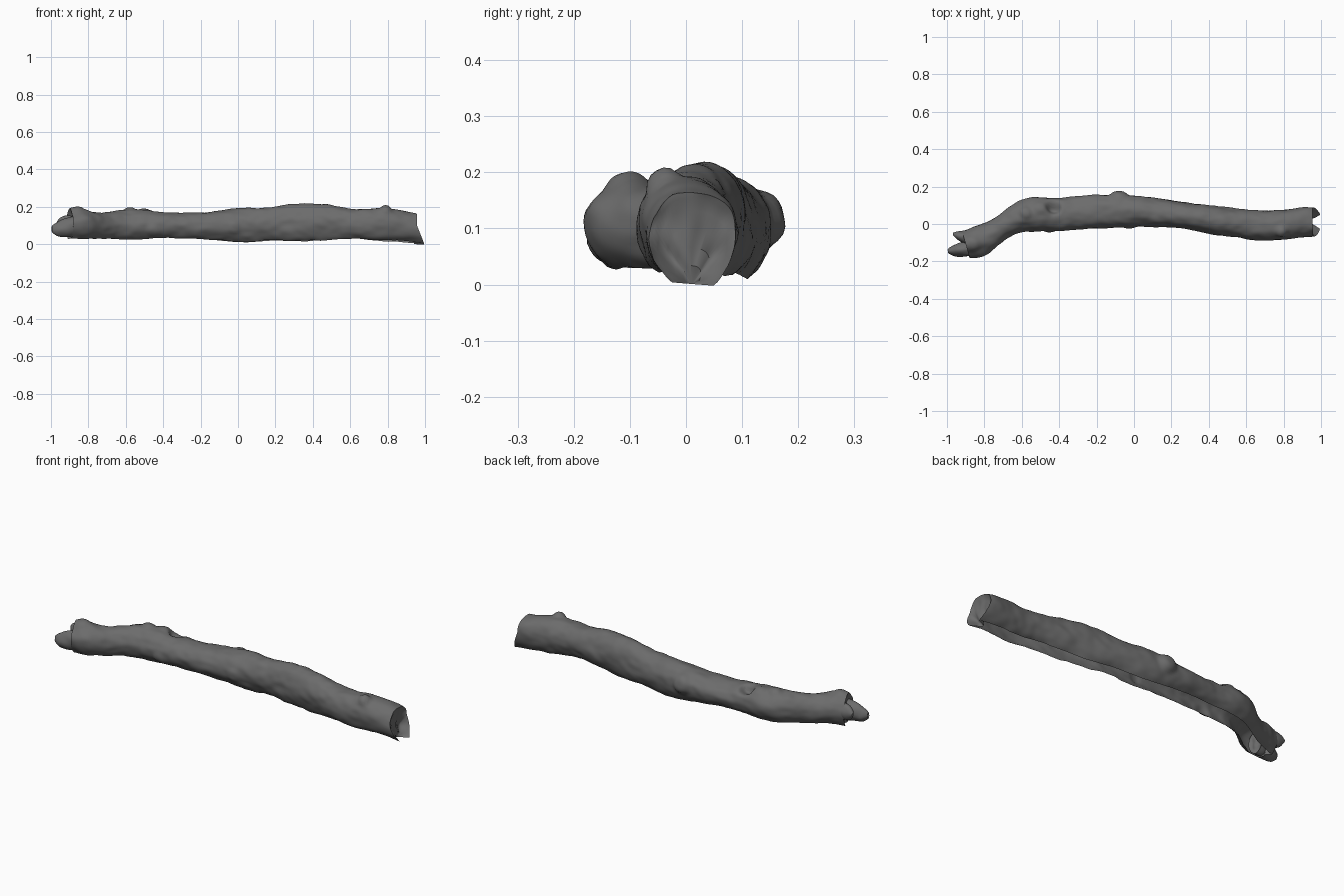
import bpy, bmesh, math
from mathutils import Vector, noise

if "Cube" in bpy.data.objects:
    bpy.data.objects.remove(bpy.data.objects["Cube"])

bark = bpy.data.materials.new("dark grey bark")
bark.use_nodes = True
bark.diffuse_color = (0.15, 0.15, 0.15, 1)
bark.node_tree.nodes["Principled BSDF"].inputs["Base Color"].default_value = (0.15, 0.15, 0.15, 1)


def catmull(a, b, c, d, t):
    return 0.5 * (2 * b + (c - a) * t + (2 * a - 5 * b + 4 * c - d) * t * t
                  + (3 * b - a - 3 * c + d) * t ** 3)


def resample(stations, step):
    """Smooth the outline stations into closely spaced rows."""
    rows = []
    last = len(stations) - 1
    for i in range(last):
        quad = [stations[max(0, min(last, i + k))] for k in (-1, 0, 1, 2)]
        n = max(2, round((quad[2][0] - quad[1][0]) / step))
        rows += [[catmull(*v, j / n) for v in zip(*quad)] for j in range(n)]
    return rows + [list(stations[-1])]


def sweep(name, stations, knots=(), step=0.011, sides=44, arc=300, rough=0.007, tongue=0.0):
    """Shell around a bent path; the underside stays open when arc < 360."""
    rows = resample(stations, step)
    mids = [Vector((x, (a + b) / 2, (c + d) / 2)) for x, a, b, c, d in rows]
    rings = []
    for i, (x, y0, y1, z0, z1) in enumerate(rows):
        tan = mids[min(i + 4, len(mids) - 1)] - mids[max(i - 4, 0)]
        tan.z = 0
        tan.normalize()
        side = Vector((-tan.y, tan.x, 0))
        half = (y1 - y0) / 2 * tan.x
        drop = 1.16 if arc < 360 else 1.0
        ring = []
        for j in range(sides + 1):
            ang = math.radians(90 - arc / 2 + arc * j / sides)
            up = math.sin(ang) * (z1 - z0) / 2 * (drop if math.sin(ang) < 0 else 1)
            out = side * math.cos(ang) * half + Vector((0, 0, up))
            p = mids[i] + out
            out.normalize()
            # Bark waviness, then knots and hollows
            p += out * rough * noise.noise(Vector((p.x * 7, p.y * 13, p.z * 13)))
            p += out * rough * 0.5 * noise.noise(Vector((p.x * 20, p.y * 34, p.z * 34)))
            push = Vector()
            for centre, radius, height in knots:
                d = (p - Vector(centre)).length / radius
                push += out * height * math.exp(-d ** 4)
            p += push
            # Torn lip at the foot of the far end
            near = max(0, (x - 0.85) / 0.1)
            p.x += tongue * near * max(0, 1 - p.z / 0.1)
            p.z -= tongue * 0.35 * near * max(0, 1 - p.z / 0.1)
            ring.append(p)
        rings.append(ring)

    # Broken end faces, drawn in towards the middle of the open foot
    def cap(ring, row, sign):
        base = Vector((mids[row].x, mids[row].y, (ring[0].z + ring[-1].z) / 2))
        if arc == 360:
            base.z = mids[row].z
        out = []
        for s in (0.93, 0.8, 0.6, 0.4, 0.2, 0.0):
            new = []
            for p in ring:
                q = base.lerp(p, s)
                q.x += sign * (0.02 * noise.noise(q * 28) - 0.012) * (1 - s ** 6)
                new.append(q)
            out.append(new)
        return out

    rings = cap(rings[0], 0, -1)[::-1] + rings + cap(rings[-1], -1, 1)
    bm = bmesh.new()
    grid = [[bm.verts.new(p) for p in ring] for ring in rings]
    for a, b in zip(grid, grid[1:]):
        for j in range(sides):
            bm.faces.new((a[j], b[j], b[j + 1], a[j + 1]))
    bmesh.ops.remove_doubles(bm, verts=bm.verts, dist=0.0003)
    bmesh.ops.recalc_face_normals(bm, faces=bm.faces)
    top = max(bm.faces, key=lambda f: f.calc_center_median().z)
    if top.normal.z < 0:
        bmesh.ops.reverse_faces(bm, faces=bm.faces)
    mesh = bpy.data.meshes.new(name)
    bm.to_mesh(mesh)
    bm.free()
    mesh.materials.append(bark)
    obj = bpy.data.objects.new(name, mesh)
    bpy.context.collection.objects.link(obj)
    bpy.ops.object.select_all(action="DESELECT")
    obj.select_set(True)
    bpy.context.view_layer.objects.active = obj
    bpy.ops.object.shade_smooth_by_angle(angle=math.radians(50))
    return obj


# Main log: x, front y, back y, foot z, crown z
log = [
    (-0.90, -0.18, -0.035, 0.03, 0.185), (-0.84, -0.17, -0.01, 0.03, 0.19),
    (-0.78, -0.15, 0.02, 0.03, 0.17), (-0.70, -0.09, 0.065, 0.03, 0.17),
    (-0.60, -0.045, 0.125, 0.025, 0.18), (-0.50, -0.04, 0.145, 0.03, 0.185),
    (-0.40, -0.04, 0.14, 0.035, 0.17), (-0.20, -0.025, 0.152, 0.03, 0.17),
    (0.0, -0.015, 0.152, 0.015, 0.19), (0.20, -0.02, 0.125, 0.02, 0.20),
    (0.40, -0.05, 0.10, 0.02, 0.215), (0.60, -0.08, 0.075, 0.03, 0.195),
    (0.70, -0.09, 0.07, 0.025, 0.187), (0.80, -0.085, 0.08, 0.02, 0.19),
    (0.90, -0.07, 0.088, 0.018, 0.178), (0.955, -0.064, 0.086, 0.015, 0.168),
]
knots = [
    ((-0.43, 0.09, 0.17), 0.034, -0.04),   # hollow knot
    ((-0.50, 0.09, 0.18), 0.03, 0.007),
    ((-0.08, 0.145, 0.12), 0.045, 0.024),  # back stub
    ((0.79, -0.04, 0.18), 0.028, 0.02),    # top stub
    ((-0.58, 0.06, 0.18), 0.03, 0.014),
    ((-0.45, -0.03, 0.07), 0.035, 0.01),
    ((-0.02, -0.01, 0.09), 0.03, 0.008),
    ((-0.82, -0.15, 0.10), 0.06, 0.012),   # front stub
    ((-0.87, -0.11, 0.19), 0.04, 0.014),
]
sweep("log", log, knots, tongue=0.045)

# Splintered prongs at the broken end
long_prong = [
    (-0.995, -0.158, -0.135, 0.065, 0.10), (-0.97, -0.168, -0.115, 0.048, 0.118),
    (-0.92, -0.172, -0.10, 0.038, 0.14), (-0.85, -0.165, -0.085, 0.035, 0.15),
]
short_prong = [
    (-0.968, -0.062, -0.042, 0.10, 0.125), (-0.94, -0.085, -0.036, 0.075, 0.15),
    (-0.87, -0.11, -0.035, 0.06, 0.165),
]
sweep("long_prong", long_prong, sides=24, arc=360, rough=0.01)
sweep("short_prong", short_prong, sides=24, arc=360, rough=0.01)
